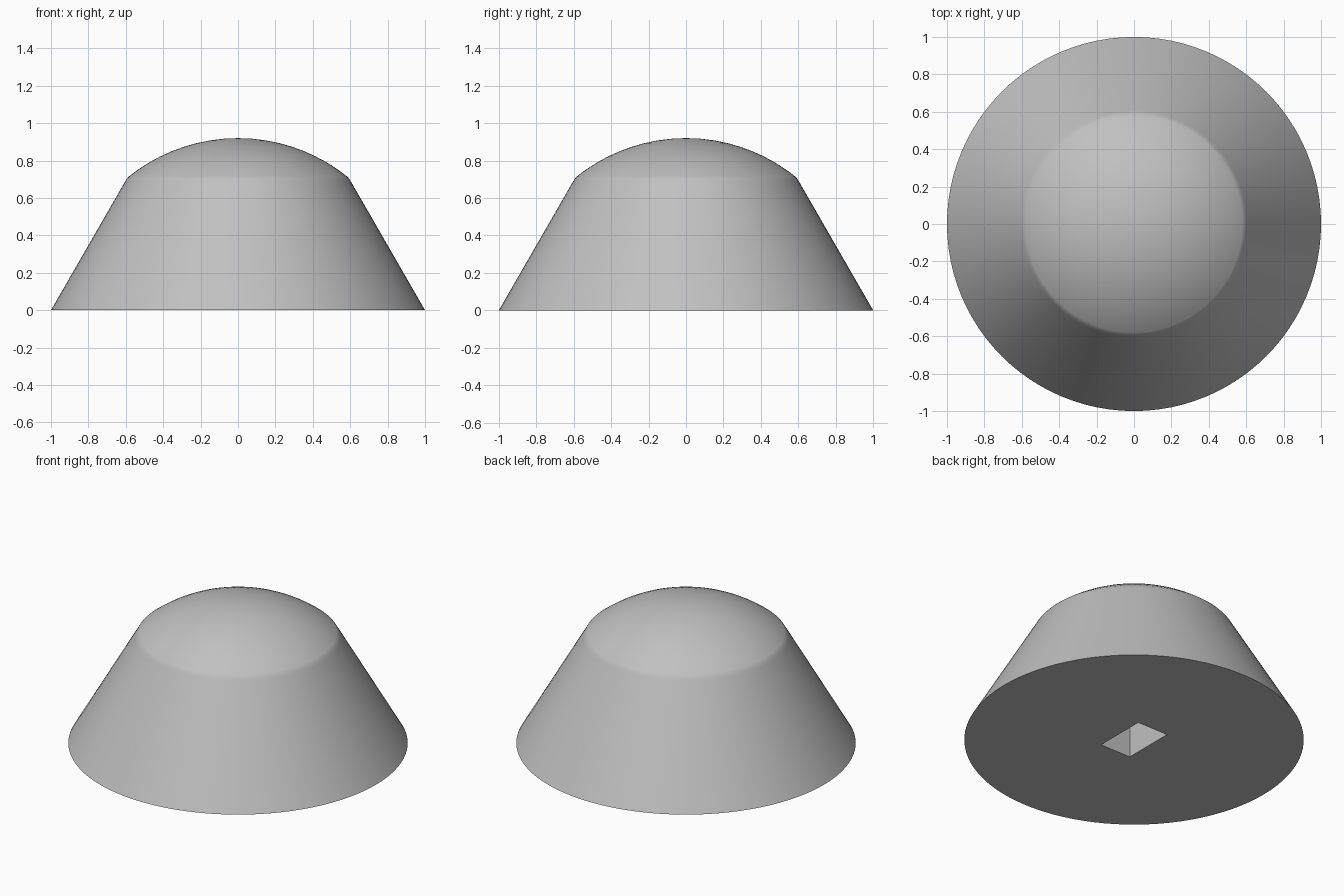
import bpy
import bmesh
import math

cube = bpy.data.objects.get("Cube")
if cube:
    bpy.data.objects.remove(cube, do_unlink=True)

SEGMENTS = 96
HEIGHT = 0.92
DOME_RADIUS = 0.932
SLOT_SIZE = (0.22, 0.34)
SLOT_DEPTH = 0.4

grey = bpy.data.materials.new("light grey")
grey.use_nodes = True
colour = (0.53, 0.53, 0.53, 1)
grey.diffuse_color = colour
grey.node_tree.nodes["Principled BSDF"].inputs["Base Color"].default_value = colour


def dome_point(r):
    return r, HEIGHT - DOME_RADIUS + math.sqrt(DOME_RADIUS ** 2 - r ** 2)


def make_object(name, bm):
    bmesh.ops.recalc_face_normals(bm, faces=bm.faces)
    mesh = bpy.data.meshes.new(name)
    bm.to_mesh(mesh)
    bm.free()
    obj = bpy.data.objects.new(name, mesh)
    bpy.context.collection.objects.link(obj)
    mesh.materials.append(grey)
    return obj


# Body: flared skirt, softened shoulder and shallow dome, turned around z
profile = [(1, 0), (0.606, 0.684), (0.596, 0.701)]
profile += [dome_point(0.585 * math.sin(math.pi / 2 * (1 - i / 12))) for i in range(12)]
bm = bmesh.new()
rings = []
for r, z in profile:
    angles = [2 * math.pi * k / SEGMENTS for k in range(SEGMENTS)]
    rings.append([bm.verts.new((r * math.cos(a), r * math.sin(a), z)) for a in angles])
for low, high in zip(rings, rings[1:]):
    for k in range(SEGMENTS):
        n = (k + 1) % SEGMENTS
        bm.faces.new((low[k], low[n], high[n], high[k]))
top = bm.verts.new((0, 0, HEIGHT))
for k in range(SEGMENTS):
    bm.faces.new((rings[-1][k], rings[-1][(k + 1) % SEGMENTS], top))
bm.faces.new(rings[0][::-1])
body = make_object("domed_body", bm)

# Rectangular slot in the underside
bm = bmesh.new()
bmesh.ops.create_cube(bm, size=1)
bmesh.ops.scale(bm, vec=(*SLOT_SIZE, 2 * SLOT_DEPTH), verts=bm.verts)
cutter = make_object("slot_cutter", bm)
cutter.hide_render = True

cut = body.modifiers.new("slot", 'BOOLEAN')
cut.operation = 'DIFFERENCE'
cut.solver = 'EXACT'
cut.object = cutter

bpy.ops.object.select_all(action='DESELECT')
body.select_set(True)
bpy.context.view_layer.objects.active = body
bpy.ops.object.modifier_apply(modifier=cut.name)
bpy.data.objects.remove(cutter, do_unlink=True)

# Smooth curved sides, crisp base and slot edges
bpy.ops.object.shade_smooth_by_angle(angle=math.radians(30))
